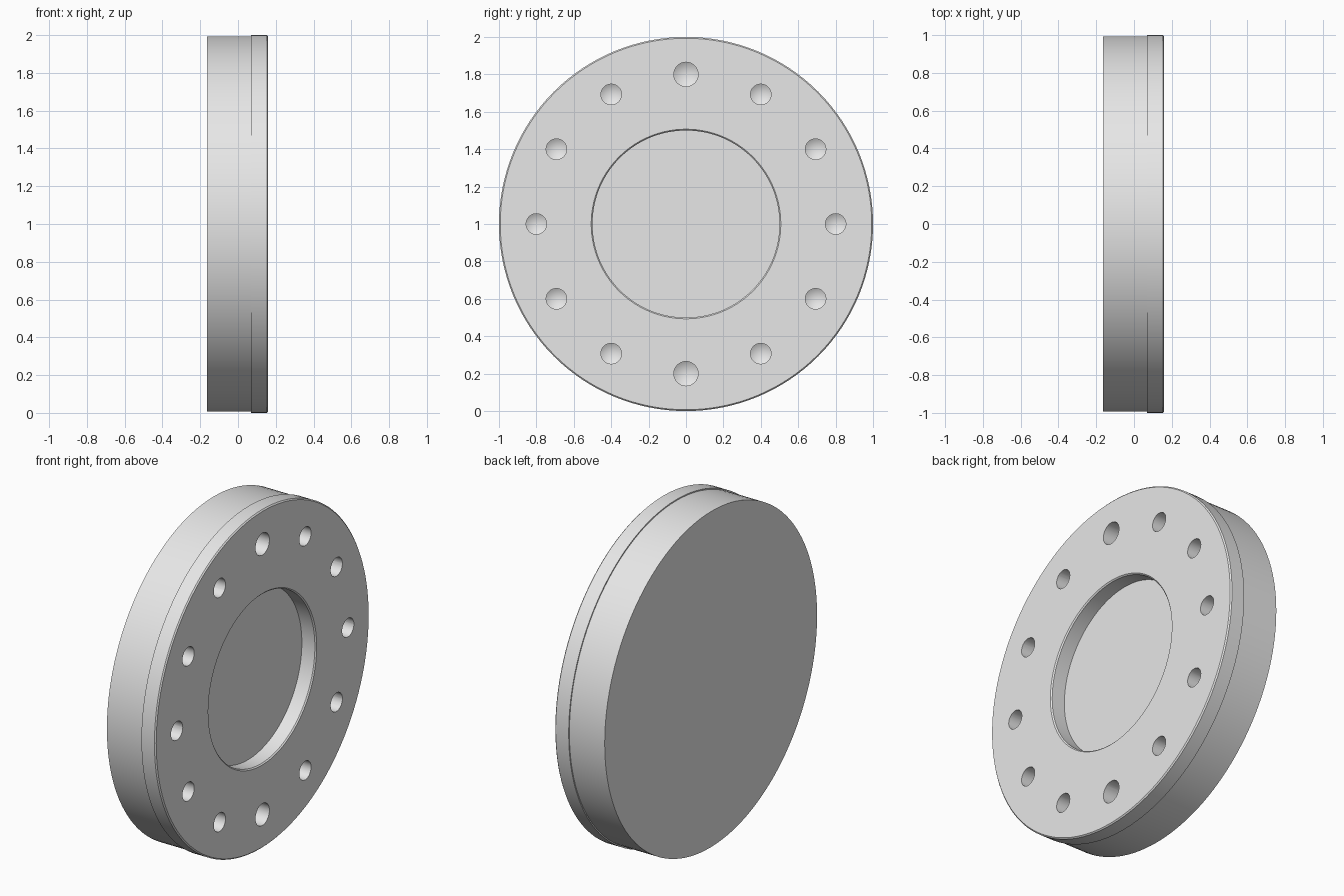
import bpy, bmesh, math
from mathutils import Matrix, Vector

cube = bpy.data.objects.get("Cube")
if cube:
    bpy.data.objects.remove(cube, do_unlink=True)

BACK, SEAM, FACE = -0.163, 0.068, 0.16
BEVEL = 0.007
SEGMENTS = 128

metal = bpy.data.materials.new("plain grey metal")
metal.use_nodes = True
grey = (0.8, 0.8, 0.8, 1)
metal.diffuse_color = grey
metal.node_tree.nodes["Principled BSDF"].inputs["Base Color"].default_value = grey


def lathe(bm, profile, segments, centre=(0, 0), closed=False):
    """Spin (x, radius) points about an axis parallel to x."""
    y, z = centre
    verts = [bm.verts.new((x, y, z + r)) for x, r in profile]
    pairs = list(zip(verts, verts[1:]))
    if closed:
        pairs.append((verts[-1], verts[0]))
    edges = [bm.edges.new(p) for p in pairs]
    bmesh.ops.spin(bm, geom=verts + edges, cent=(0, y, z), axis=(1, 0, 0),
                   angle=math.tau, steps=segments, use_merge=True)


def finish(name, bm):
    bmesh.ops.remove_doubles(bm, verts=bm.verts, dist=1e-5)
    bmesh.ops.recalc_face_normals(bm, faces=bm.faces)
    mesh = bpy.data.meshes.new(name)
    bm.to_mesh(mesh)
    bm.free()
    mesh.materials.append(metal)
    obj = bpy.data.objects.new(name, mesh)
    bpy.context.collection.objects.link(obj)
    return obj


# Solid backing disc
bm = bmesh.new()
lathe(bm, [(BACK, 0), (BACK, 0.993), (SEAM, 0.993), (SEAM, 0)], SEGMENTS)
body = finish("backing_disc", bm)

# Flange ring with chamfered outer and inner rims
bm = bmesh.new()
lathe(bm, [(SEAM, 0.5), (SEAM, 1), (FACE - BEVEL, 1), (FACE, 1 - BEVEL),
           (FACE, 0.5 + BEVEL), (FACE - BEVEL, 0.5)], SEGMENTS, closed=True)
flange = finish("flange_ring", bm)

# Drill bits with pointed tips, larger at the top and bottom
bm = bmesh.new()
for i in range(12):
    angle = math.radians(30 * i)
    radius = 0.065 if i in (3, 9) else 0.055
    bottom = FACE - 0.13
    lathe(bm, [(bottom - 0.6 * radius, 0), (bottom, radius),
               (FACE + 0.1, radius), (FACE + 0.1, 0)], 32,
          centre=(0.8 * math.cos(angle), 0.8 * math.sin(angle)))
drill = finish("bolt_hole_cutter", bm)
drill.hide_render = True

# Drill both parts, then set them upright on the ground
for obj in (body, flange):
    cut = obj.modifiers.new("bolt holes", "BOOLEAN")
    cut.operation = "DIFFERENCE"
    cut.solver = "EXACT"
    cut.object = drill
    bpy.ops.object.select_all(action="DESELECT")
    bpy.context.view_layer.objects.active = obj
    obj.select_set(True)
    bpy.ops.object.modifier_apply(modifier=cut.name)
    bpy.ops.object.shade_smooth_by_angle(angle=math.radians(25))
    obj.data.transform(Matrix.Translation(Vector((0, 0, 1))))

bpy.data.objects.remove(drill, do_unlink=True)
